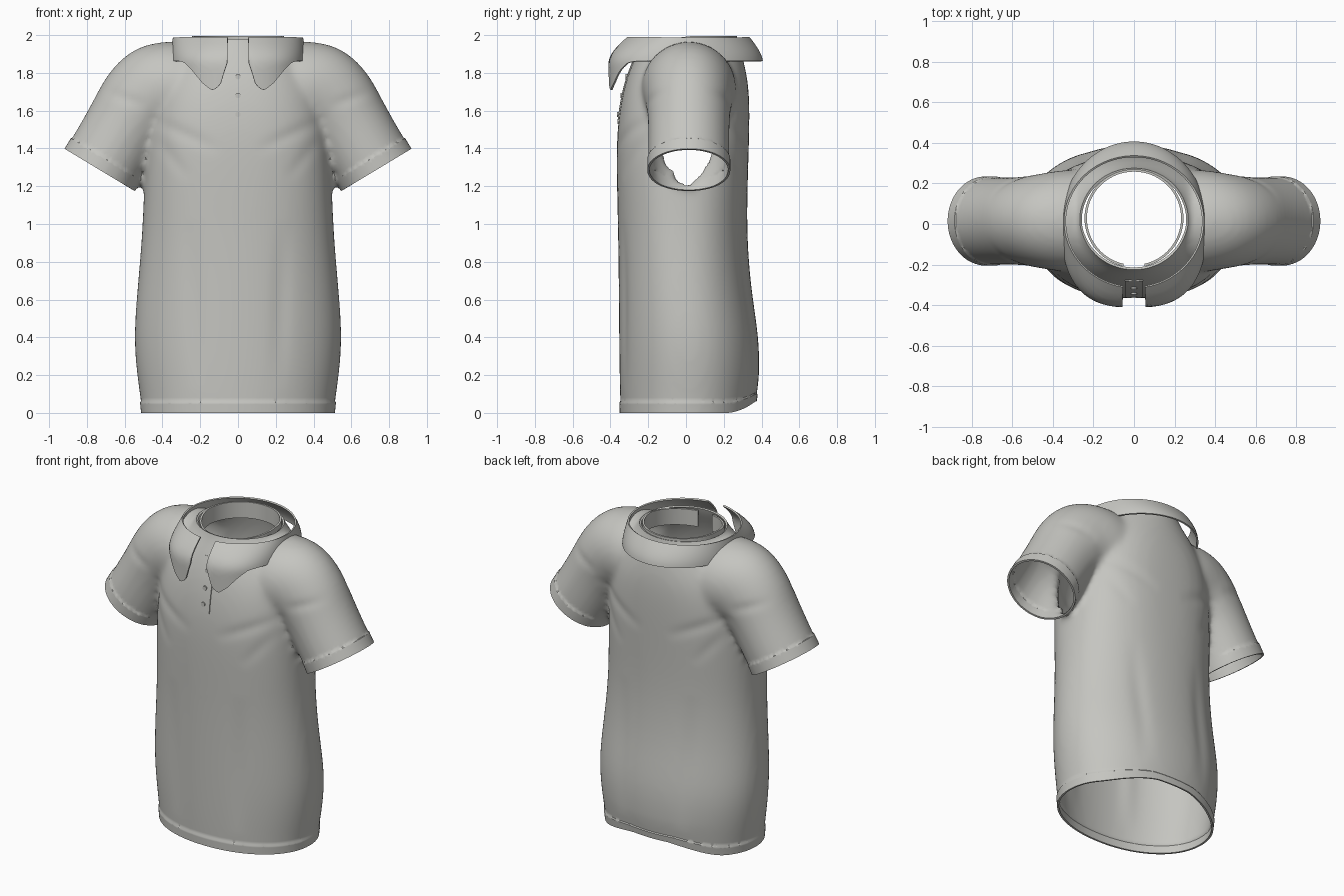
import bpy, bmesh
from math import sin, cos, pi, radians, asin, copysign, exp
from mathutils import Vector
from mathutils.bvhtree import BVHTree

if "Cube" in bpy.data.objects:
    bpy.data.objects.remove(bpy.data.objects["Cube"])

cloth = bpy.data.materials.new("pale_grey_cloth")
cloth.use_nodes = True
GREY = (0.56, 0.56, 0.53, 1)
cloth.diffuse_color = GREY
cloth.node_tree.nodes["Principled BSDF"].inputs["Base Color"].default_value = GREY


def new_object(name, bm):
    mesh = bpy.data.meshes.new(name)
    bm.to_mesh(mesh)
    bm.free()
    mesh.materials.append(cloth)
    obj = bpy.data.objects.new(name, mesh)
    bpy.context.collection.objects.link(obj)
    return obj


def modify(obj, kind, **settings):
    mod = obj.modifiers.new(kind.title(), kind)
    for key, value in settings.items():
        setattr(mod, key, value)


def bake(obj):
    """Apply the modifiers and shade smooth with sharp rims."""
    bpy.context.view_layer.update()
    graph = bpy.context.evaluated_depsgraph_get()
    mesh = bpy.data.meshes.new_from_object(obj.evaluated_get(graph))
    obj.modifiers.clear()
    obj.data = mesh
    if not mesh.materials:
        mesh.materials.append(cloth)
    mesh.shade_smooth()
    mesh.set_sharp_from_angle(angle=radians(40))


def bridge(bm, rows, closed):
    """Skin a list of point rows with quads."""
    rows = [[bm.verts.new(p) for p in row] for row in rows]
    n = len(rows[0])
    for low, high in zip(rows, rows[1:]):
        for i in range(n if closed else n - 1):
            j = (i + 1) % n
            bm.faces.new((low[i], low[j], high[j], high[i]))
    return rows


def solid_loft(bm, rows):
    rows = bridge(bm, rows, True)
    bm.faces.new(rows[0][::-1])
    bm.faces.new(rows[-1])


def thin_sheet(name, rows, thickness):
    bm = bmesh.new()
    bridge(bm, rows, False)
    bmesh.ops.recalc_face_normals(bm, faces=bm.faces)
    obj = new_object(name, bm)
    modify(obj, "SOLIDIFY", thickness=thickness, offset=0)
    bake(obj)


def interpolate(points, x):
    for (x0, y0), (x1, y1) in zip(points, points[1:]):
        if x <= x1:
            return y0 + (y1 - y0) * max(0, (x - x0) / (x1 - x0))
    return points[-1][1]


STEPS = 40
ANGLES = [2 * pi * i / STEPS for i in range(STEPS)]

# Torso sections: height, half width, front y, back y, squareness
TORSO = [(-.25, .50, -.34, .35, 2.1), (0, .505, -.347, .368, 2.1), (.15, .53, -.352, .388, 2.1),
         (.38, .556, -.355, .392, 2.1), (.65, .535, -.357, .345, 2.1), (.95, .507, -.36, .322, 2.2),
         (1.25, .497, -.368, .328, 2.4), (1.5, .48, -.368, .337, 2.5), (1.7, .45, -.337, .337, 2.4),
         (1.83, .40, -.295, .315, 2.1), (1.92, .33, -.25, .29, 2), (1.965, .265, -.23, .28, 2),
         (2.05, .236, -.206, .262, 2), (2.2, .236, -.206, .262, 2)]
# Sleeve sections: x, z, downward tilt, radius, half depth
SLEEVE = [(.10, 1.70, 0, .22, .22), (.30, 1.72, 0, .258, .262), (.42, 1.70, 25, .28, .24),
          (.50, 1.635, 48, .255, .224), (.57, 1.55, 59, .222, .216), (.64, 1.435, 59, .216, .215),
          (.73, 1.285, 59, .216, .216), (.86, 1.07, 59, .216, .216)]


def torso_row(z, width, front, back, square):
    bend = lambda v: copysign(abs(v) ** (2 / square), v)
    return [Vector((width * bend(cos(a)), (front + back) / 2 + (back - front) / 2 * bend(sin(a)), z))
            for a in ANGLES]


def sleeve_row(x, z, tilt, r, depth, side):
    t = radians(tilt)
    return [Vector((side * (x + r * cos(a) * sin(t)), .015 + depth * sin(a), z + r * cos(a) * cos(t)))
            for a in ANGLES]


# Shirt body: torso and sleeves fused into one smooth skin
bm = bmesh.new()
solid_loft(bm, [torso_row(*s) for s in TORSO])
for side in (1, -1):
    solid_loft(bm, [sleeve_row(*s, side) for s in SLEEVE])
bmesh.ops.recalc_face_normals(bm, faces=bm.faces)
shirt = new_object("shirt_body", bm)
modify(shirt, "SUBSURF", levels=2)
modify(shirt, "REMESH", mode="VOXEL", voxel_size=.018)
modify(shirt, "SMOOTH", factor=.5, iterations=10)
bake(shirt)

bm = bmesh.new()
bm.from_mesh(shirt.data)


def cut(test, point, normal, clear=True):
    """Slice the faces that pass the test, opening the outer side."""
    faces = [f for f in bm.faces if test(f.calc_center_median())]
    geom = {e for f in faces for e in (*f.verts, *f.edges, f)}
    bmesh.ops.bisect_plane(bm, geom=list(geom), plane_co=point, plane_no=normal, clear_outer=clear)


def on_cuff(p, start):
    """Is the point near the sleeve end, past the given distance along its axis?"""
    rel = Vector((abs(p.x), p.y, p.z)) - Vector((.73, .015, 1.285))
    axis = Vector((sin(radians(31)), 0, -cos(radians(31))))
    d = rel.dot(axis)
    return start < d < .35 and (rel - axis * d).length < .26 and abs(p.x) > .522


# Openings at hem, neck and sleeve ends, with seam lines
cut(lambda p: p.z < .05, (0, 0, 0), (0, 0, -1))
cut(lambda p: p.z < .12, (0, 0, .055), (0, 0, -1), False)
cut(lambda p: p.z > 1.9 and Vector((p.x, p.y - .03)).length < .285, (0, 0, 1.98), (0, 0, 1))
for side in (1, -1):
    axis = Vector((side * sin(radians(31)), 0, -cos(radians(31))))
    end = Vector((side * .73, .015, 1.285))
    cut(lambda p: p.x * side > 0 and on_cuff(p, -.03), end, axis)
    cut(lambda p: p.x * side > 0 and on_cuff(p, -.11), end - axis * .065, axis, False)

# Cloth folds: start, end, width and depth on the front plane, mirrored
FOLDS = [((.47, 1.56), (.12, 1.40), .035, .007), ((.44, 1.46), (.27, 1.25), .035, .005),
         ((.24, .95), (.22, .2), .05, .008), ((.50, 1.63), (.70, 1.70), .03, .006)]


def fold_depth(p):
    total = 0
    q = Vector((abs(p.x), p.z))
    for a, b, width, depth in FOLDS:
        a, b = Vector(a), Vector(b)
        t = (q - a).dot(b - a) / (b - a).length_squared
        if -.1 < t < 1.1:
            gap = (q - a - (b - a) * t).length
            total += depth * exp(-(gap / width) ** 2) * sin(pi * (t + .1) / 1.2)
    return total


bm.normal_update()
moves = []
for v in bm.verts:
    p, push = v.co, 0
    if p.z < .056:
        push = .006
    elif on_cuff(p, -.066):
        push = .006 * min(1, max(0, (abs(p.x) - .54) / .06))
    else:
        push = -fold_depth(p) * abs(v.normal.y)
    lift = 0
    if p.z < .2:                                # raised back hem
        s = min(1, max(0, (p.y - .2) / .16))
        lift = .06 * s * s * (1 - p.z / .2)
    moves.append((v, v.normal * push + Vector((0, 0, lift))))
for v, move in moves:
    v.co += move
surface = BVHTree.FromBMesh(bm)
bm.to_mesh(shirt.data)
bm.free()
modify(shirt, "SOLIDIFY", thickness=.012, offset=-1)
bake(shirt)

# Fold-over collar, flaring from its top edge, with two front points
POINTS = [(.05, 1.87), (.062, 1.84), (.09, 1.745), (.115, 1.715), (.14, 1.71), (.185, 1.745),
          (.245, 1.82), (.28, 1.855), (.31, 1.862), (1, 1.862)]
COLUMNS, ROWS = 120, 8
start = asin(.055 / .345)
collar = []
for r in range(ROWS + 1):
    row = []
    for c in range(COLUMNS + 1):
        a = start + (2 * pi - 2 * start) * c / COLUMNS
        front = cos(a) > 0
        bottom = interpolate(POINTS, abs(.352 * sin(a))) if front else 1.862
        drop = (1.986 - bottom) * r / ROWS
        flare = sin(min(1, drop / .14) * pi / 2)
        square = 2 + .7 * flare if front else 2
        reach = max(0, 1 - abs(sin(a)) ** square) ** (1 / square)
        y = -(.325 + .095 * flare) * reach if front else (.32 + .07 * flare) * reach
        row.append(((.340 + .014 * flare) * sin(a), .013 + y, 1.986 - drop))
    collar.append(row)
thin_sheet("collar", collar, .01)

# Collar stand inside the neck, open at the front
stand = []
for z in (1.89, 1.94, 1.995):
    arc = [.22 + (2 * pi - .44) * i / 64 for i in range(65)]
    stand.append([(.238 * sin(a), .028 - .236 * cos(a), z - .03 * max(0, cos(a))) for a in arc])
thin_sheet("collar_stand", stand, .012)


def front_y(x, z):
    hit = surface.ray_cast(Vector((x, -1, z)), Vector((0, 1, 0)))[0]
    return hit.y if hit else -.3


# Button placket lying on the chest
placket = [[(x / 100, front_y(x / 100, 1.53 + .33 * k / 16) - .002, 1.53 + .33 * k / 16)
            for x in (-4.5, -3, -1.5, 0, 1.5, 3, 4.5)] for k in range(17)]
thin_sheet("placket", placket, .008)

# Buttons
for i, z in enumerate((1.58, 1.68, 1.78)):
    bpy.ops.mesh.primitive_cylinder_add(vertices=20, radius=.014, depth=.012,
                                        location=(0, front_y(0, z) - .006, z), rotation=(pi / 2, 0, 0))
    button = bpy.context.object
    button.name = f"button_{i + 1}"
    button.data.materials.append(cloth)
    bake(button)
